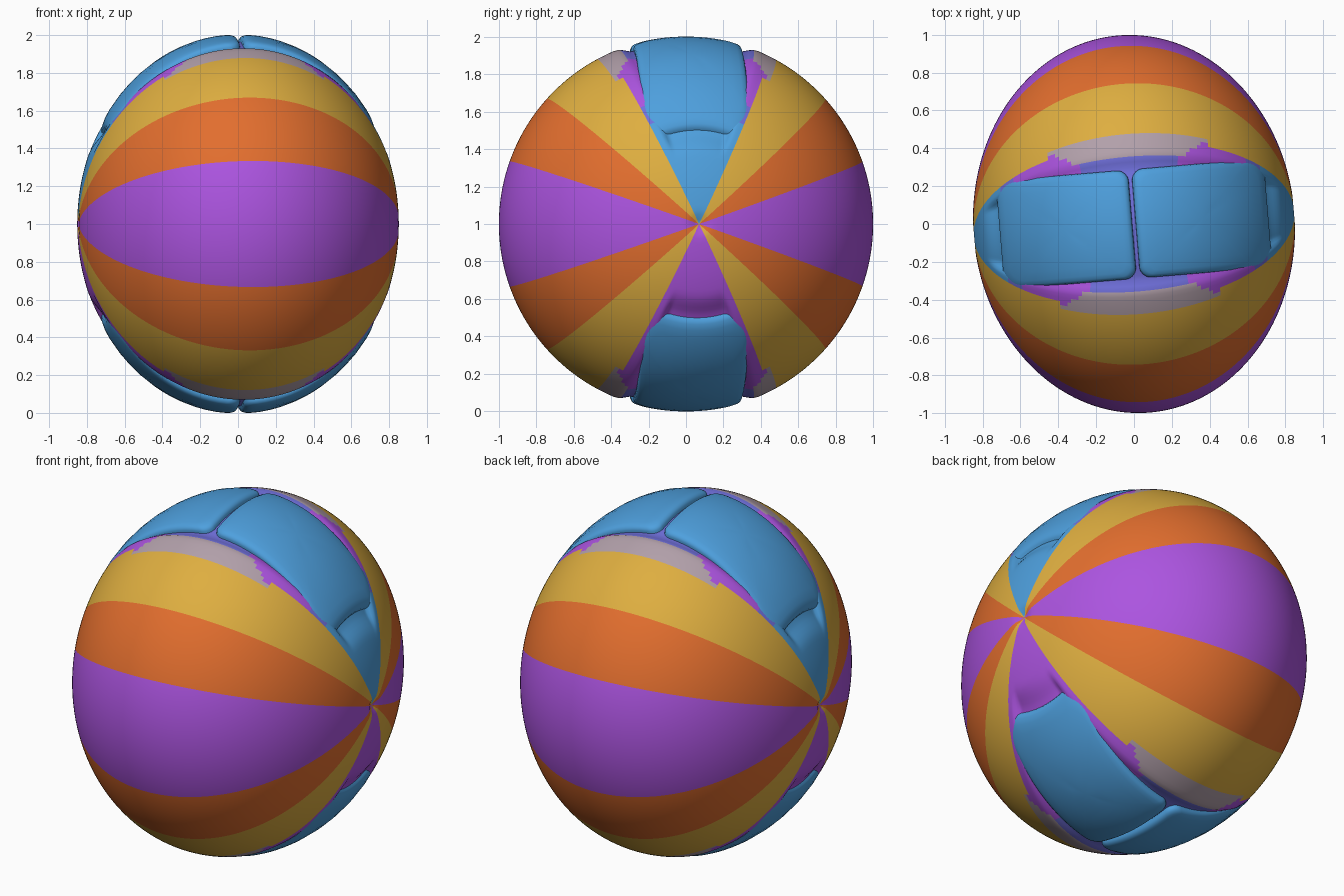
import bpy, bmesh, math
from mathutils import Vector, Matrix

if "Cube" in bpy.data.objects:
    bpy.data.objects.remove(bpy.data.objects["Cube"])

RX = 0.85                                   # half length along the pole axis
PLACE = Matrix.Translation((0, 0, 1)) @ Matrix.Rotation(math.radians(4.8), 4, 'Z')


def material(name, rgb):
    m = bpy.data.materials.new(name)
    lin = [((c / 255 + 0.055) / 1.055) ** 2.4 for c in rgb]
    m.diffuse_color = (*lin, 1)
    m.use_nodes = True
    m.node_tree.nodes["Principled BSDF"].inputs["Base Color"].default_value = m.diffuse_color
    return m


PURPLE, ORANGE, GOLD, BLUE, GREY, VIOLET = range(6)
MATS = [material("purple", (172, 84, 224)), material("orange", (226, 110, 46)),
        material("gold", (222, 174, 64)), material("blue", (78, 160, 222)),
        material("grey", (178, 160, 170)), material("violet_blue", (112, 112, 220))]


def smooth(a, b, x):
    t = max(0, min(1, (x - a) / (b - a)))
    return t * t * (3 - 2 * t)


def finish(bm, name, mats):
    bmesh.ops.recalc_face_normals(bm, faces=bm.faces)
    for f in bm.faces:
        f.smooth = True
    bm.transform(PLACE)
    me = bpy.data.meshes.new(name)
    bm.to_mesh(me)
    bm.free()
    for m in mats:
        me.materials.append(m)
    ob = bpy.data.objects.new(name, me)
    bpy.context.collection.objects.link(ob)
    return ob


# Ball body: stripes run between the two side poles
def body_point(phi, th):
    c = math.cos(phi)
    p = Vector((RX * math.sin(phi), c * math.cos(th), c * math.sin(th)))
    off = math.degrees(math.atan2(abs(math.cos(th)), abs(math.sin(th))))
    sunk = (1 - smooth(17, 22, off)) * (1 - smooth(0.73, 0.79, abs(p.x)))
    dimple = smooth(86, 90, abs(math.degrees(phi)))
    return p * (1 - 0.035 * sunk - 0.025 * dimple)


def body_colour(c):
    elev = math.degrees(math.atan2(abs(c.z), abs(c.y)))
    ax = abs(c.x)
    if elev < 19.5:
        return PURPLE
    if elev < 42:
        return ORANGE
    if elev < (61.5 if ax < 0.42 else 64):
        return GOLD
    # border around the raised panels
    if elev < 69 and ax < 0.29 + 0.02 * (69 - elev):
        return GREY
    if ax < 0.25:
        return VIOLET
    if c.z < 0 or ax < 0.62:
        return PURPLE
    return VIOLET if ax < 0.69 else BLUE


NT, NP = 240, 120
bm = bmesh.new()
rows = []
for i in range(1, NP):
    phi = math.pi * (i / NP - 0.5)
    rows.append([bm.verts.new(body_point(phi, 2 * math.pi * j / NT)) for j in range(NT)])
ends = [bm.verts.new(body_point(s * math.pi / 2, 0)) for s in (-1, 1)]
for j in range(NT):
    k = (j + 1) % NT
    for a, b in zip(rows, rows[1:]):
        bm.faces.new((a[j], a[k], b[k], b[j]))
    bm.faces.new((ends[0], rows[0][k], rows[0][j]))
    bm.faces.new((ends[1], rows[-1][j], rows[-1][k]))
for f in bm.faces:
    f.material_index = body_colour(f.calc_center_median())
finish(bm, "striped_ball", MATS)


# Raised panels: rounded rectangles wrapped on the ball, two above, two below
def outline():
    x0, x1, h, pts = 0.008, 0.728, 0.297, []
    corners = [(x1, h, 0.10, 0), (x0, h, 0.06, 90), (x0, -h, 0.06, 180), (x1, -h, 0.10, 270)]
    arcs = []
    for x, y, r, a0 in corners:
        cx = x - r if x == x1 else x + r
        cy = y - r if y > 0 else y + r
        arcs.append([Vector((cx + r * math.cos(math.radians(a0 + 10 * i)),
                             cy + r * math.sin(math.radians(a0 + 10 * i)))) for i in range(10)])
    for n, arc in enumerate(arcs):          # arcs joined by subdivided straight sides
        nxt = arcs[(n + 1) % 4][0]
        pts += arc + [arc[-1].lerp(nxt, i / 12) for i in range(1, 12)]
    return pts


def panel(name, sx, sz):
    bm = bmesh.new()
    mid = Vector((0.365, 0))

    def wrap(p, s):
        z = math.sqrt(1 - (p.x / RX) ** 2 - p.y ** 2)
        return bm.verts.new((sx * p.x * s, p.y * s, sz * z * s))

    profile = [(1, 0.955), (0.99, 0.98), (0.965, 0.993), (0.92, 1.0), (0.85, 1.003),
               (0.7, 1.004), (0.55, 1.004), (0.4, 1.004), (0.2, 1.004)]
    rings = [[wrap(mid.lerp(p, t), s) for p in outline()] for t, s in profile]
    centre = wrap(mid, 1.004)
    n = len(rings[0])
    for j in range(n):
        k = (j + 1) % n
        for a, b in zip(rings, rings[1:]):
            bm.faces.new((a[j], a[k], b[k], b[j]))
        bm.faces.new((rings[-1][j], rings[-1][k], centre))
    # orient outwards
    if sx * sz < 0:
        bmesh.ops.reverse_faces(bm, faces=bm.faces)
    ob = finish(bm, name, [MATS[BLUE]])
    me = ob.data
    if sum((p.normal.z * sz) for p in me.polygons) < 0:
        me.flip_normals()


for sx, side in ((-1, "left"), (1, "right")):
    for sz, level in ((1, "top"), (-1, "bottom")):
        panel(f"{level}_{side}_panel", sx, sz)
